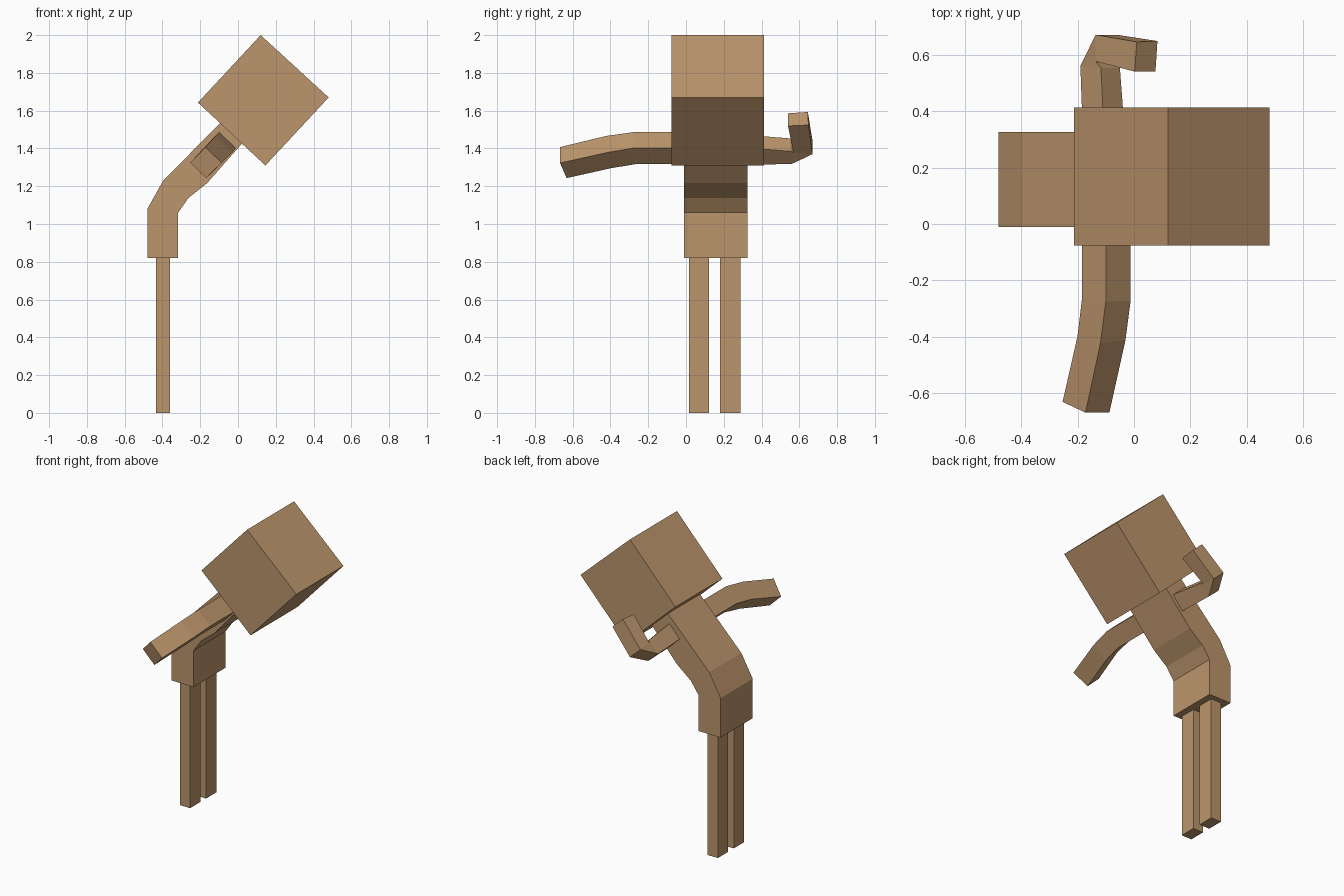
import bpy, bmesh

wood = bpy.data.materials.new("wood_brown")
wood.diffuse_color = (0.5, 0.3, 0.15, 1)


def loft(name, rings):
    """Flat-faced tube through matching rings, capped at both ends."""
    bm = bmesh.new()
    loops = [[bm.verts.new(p) for p in ring] for ring in rings]
    n = len(loops[0])
    for a, b in zip(loops, loops[1:]):
        for i in range(n):
            j = (i + 1) % n
            bm.faces.new((a[i], a[j], b[j], b[i]))
    bm.faces.new(loops[0][::-1])
    bm.faces.new(loops[-1])
    bmesh.ops.recalc_face_normals(bm, faces=bm.faces)
    me = bpy.data.meshes.new(name)
    bm.to_mesh(me)
    bm.free()
    me.materials.append(wood)
    ob = bpy.data.objects.new(name, me)
    bpy.context.collection.objects.link(ob)
    return ob


def slab(name, profile, y0, y1):
    """Side profile (x, z) extruded along y."""
    return loft(name, [[(x, y, z) for x, z in profile] for y in (y0, y1)])


# Head: cube tilted with the leaning body
slab("head", [(0.145, 1.31), (0.48, 1.67), (0.12, 2.0), (-0.212, 1.643)], -0.077, 0.413)

# Torso: block bent forward at the waist, lofted bottom to top
back = [(-0.48, 0.82), (-0.48, 1.08), (-0.397, 1.228), (-0.095, 1.535)]
belly = [(-0.317, 0.82), (-0.317, 1.06), (-0.262, 1.138), (-0.163, 1.217), (0.022, 1.427)]
slab("torso", belly + back[::-1], -0.01, 0.325)

# Legs
for name, y in (("front_leg", 0.015), ("back_leg", 0.181)):
    slab(name, [(-0.435, 0), (-0.36, 0), (-0.36, 0.82), (-0.435, 0.82)], y, y + 0.108)

# Front arm: diamond section (top, right, bottom, left), drooping outwards
loft("front_arm", [
    [(-0.10, 0, 1.487), (-0.012, 0, 1.403), (-0.095, 0, 1.317), (-0.184, 0, 1.40)],
    [(-0.10, -0.275, 1.487), (-0.012, -0.272, 1.403), (-0.095, -0.265, 1.317), (-0.184, -0.262, 1.40)],
    [(-0.119, -0.423, 1.466), (-0.03, -0.41, 1.38), (-0.112, -0.395, 1.296), (-0.20, -0.397, 1.382)],
    [(-0.172, -0.668, 1.407), (-0.087, -0.667, 1.323), (-0.168, -0.632, 1.243), (-0.253, -0.63, 1.325)],
])

# Back arm: same section order, folded sharply at the elbow
loft("back_arm", [
    [(-0.106, 0.315, 1.472), (-0.032, 0.315, 1.403), (-0.104, 0.315, 1.315), (-0.181, 0.315, 1.39)],
    [(-0.117, 0.553, 1.453), (-0.05, 0.553, 1.385), (-0.115, 0.558, 1.317), (-0.19, 0.56, 1.385)],
    [(-0.136, 0.576, 1.448), (-0.063, 0.569, 1.378), (-0.06, 0.67, 1.37), (-0.136, 0.67, 1.44)],
    [(0.002, 0.54, 1.586), (0.076, 0.54, 1.519), (0.083, 0.648, 1.524), (0.01, 0.645, 1.593)],
])
